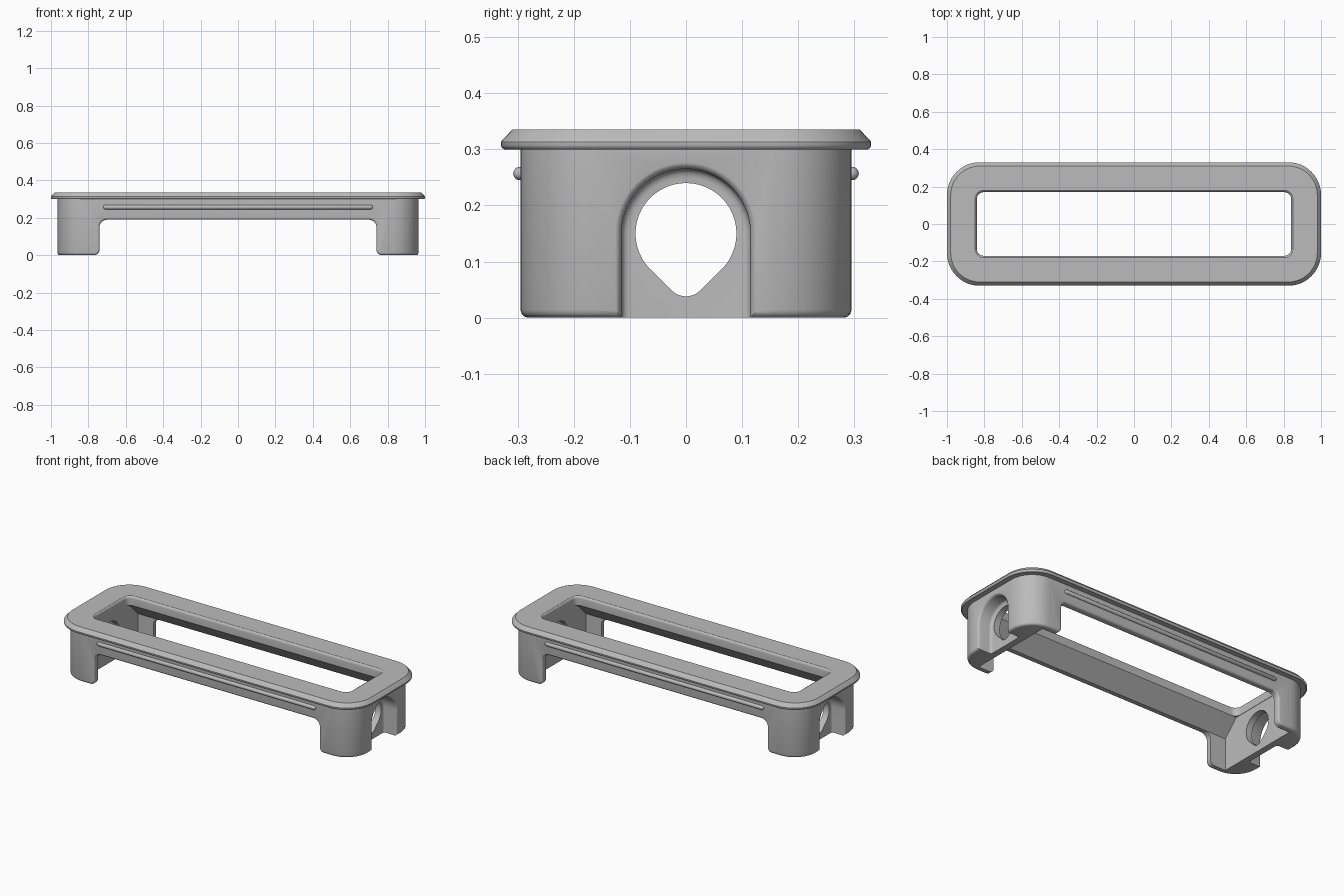
import bpy, bmesh, math
from math import sin, cos, pi, radians

if "Cube" in bpy.data.objects:
    bpy.data.objects.remove(bpy.data.objects["Cube"])

grey = bpy.data.materials.new("plain grey")
grey.diffuse_color = (0.5, 0.5, 0.5, 1)
grey.use_nodes = True
grey.node_tree.nodes["Principled BSDF"].inputs["Base Color"].default_value = grey.diffuse_color


def arc(cx, cy, r, a0, a1, n=8):
    return [(cx + r * cos(radians(a0 + (a1 - a0) * i / n)),
             cy + r * sin(radians(a0 + (a1 - a0) * i / n))) for i in range(n + 1)]


def round_rect(hx, hy, r, n=12):
    pts = []
    for sx, sy, a in ((1, 1, 0), (-1, 1, 90), (-1, -1, 180), (1, -1, 270)):
        pts += arc(sx * (hx - r), sy * (hy - r), r, a, a + 90, n)
    return pts


def loft(name, rings):
    """Closed skin through rings of equal point count."""
    bm = bmesh.new()
    rows = [[bm.verts.new(p) for p in ring] for ring in rings]
    n = len(rows[0])
    for a, b in zip(rows, rows[1:]):
        for i in range(n):
            j = (i + 1) % n
            bm.faces.new((a[i], a[j], b[j], b[i]))
    bm.faces.new(rows[0][::-1])
    bm.faces.new(rows[-1])
    bmesh.ops.recalc_face_normals(bm, faces=bm.faces)
    me = bpy.data.meshes.new(name)
    bm.to_mesh(me)
    bm.free()
    me.materials.append(grey)
    ob = bpy.data.objects.new(name, me)
    bpy.context.collection.objects.link(ob)
    return ob


def activate(ob):
    bpy.ops.object.select_all(action='DESELECT')
    ob.select_set(True)
    bpy.context.view_layer.objects.active = ob


def cut(ob, cutter):
    m = ob.modifiers.new("cut", 'BOOLEAN')
    m.operation, m.solver, m.object = 'DIFFERENCE', 'EXACT', cutter
    activate(ob)
    bpy.ops.object.modifier_apply(modifier=m.name)
    bpy.data.objects.remove(cutter)


# Body with rounded foot edge and chamfered flange: (outset from the body wall, z)
profile = [(-.014, 0), (-.007, .002), (-.002, .007), (0, .014), (0, .30), (.029, .30),
           (.033, .303), (.035, .307), (.035, .313), (.033, .316), (.015, .335)]
frame = loft("frame", [[(x, y, z) for x, y in round_rect(.965 + o, .295 + o, .14 + o)]
                       for o, z in profile])

# Top opening with a softened lip
lip = [(0, .1), (0, .319), (.001, .325), (.004, .331), (.010, .335), (.010, .36)]
cut(frame, loft("opening_cutter", [[(x, y, z) for x, y in round_rect(.84 + o, .17 + o, .035 + o, 6)]
                                   for o, z in lip]))

# Cavity below, its sides sloping outward under the lip
cavity = [(-.26, -.05), (.26, -.05), (.26, .19), (.17, .28), (-.17, .28), (-.26, .19)]
cut(frame, loft("cavity_cutter", [[(x, y, z) for y, z in cavity] for x in (-.842, .842)]))


# Long side windows that leave four legs, flared at the outer faces
def window(o):
    half = (arc(.74 + o + .03 - o, .03, .03 - o, 270, 180) +
            arc(.74 + o - .04 - o, .19 + o - .04 - o, .04 + o, 0, 90))
    half = [(half[0][0], -.05)] + half
    return half + [(-x, z) for x, z in reversed(half)]


flare = [(.012 - .012 * cos(a), .283 + .012 * sin(a)) for a in (0, pi / 8, pi / 4, 3 * pi / 8, pi / 2)]
flare.append((.012, .32))
sections = [(o, -y) for o, y in reversed(flare)] + flare
cut(frame, loft("window_cutter", [[(x, y, z) for x, z in window(o)] for o, y in sections]))


# Arched recess and teardrop hole in both ends
def arch(r):
    return [(r, -.05)] + arc(0, .15, r, 0, 180, 28) + [(-r, -.05)]


recess = [(.880, .100), (.882, .108), (.887, .113), (.895, .115), (.953, .115),
          (.959, .1175), (.964, .1225), (.966, .13), (.99, .13)]
teardrop = arc(0, .15, .09, -45, 225, 36) + arc(0, .074, .036, 225, 315, 8)
for s in (-1, 1):
    cut(frame, loft("recess_cutter", [[(s * x, y, z) for y, z in arch(r)] for x, r in recess]))
    cut(frame, loft("hole_cutter", [[(s * x, y, z) for y, z in teardrop] for x in (.8, .93)]))

activate(frame)
bpy.ops.object.shade_smooth_by_angle(angle=radians(32))

# Snap ridge along each long side
for s, side in ((-1, "front"), (1, "back")):
    ends = [(-.72, .004), (-.717, .009), (-.71, .012), (.71, .012), (.717, .009), (.72, .004)]
    ridge = loft(side + "_ridge", [[(x, s * .296 + y, z) for y, z in arc(0, .257, r, 0, 337.5, 15)]
                                   for x, r in ends])
    activate(ridge)
    bpy.ops.object.shade_smooth_by_angle(angle=radians(50))
